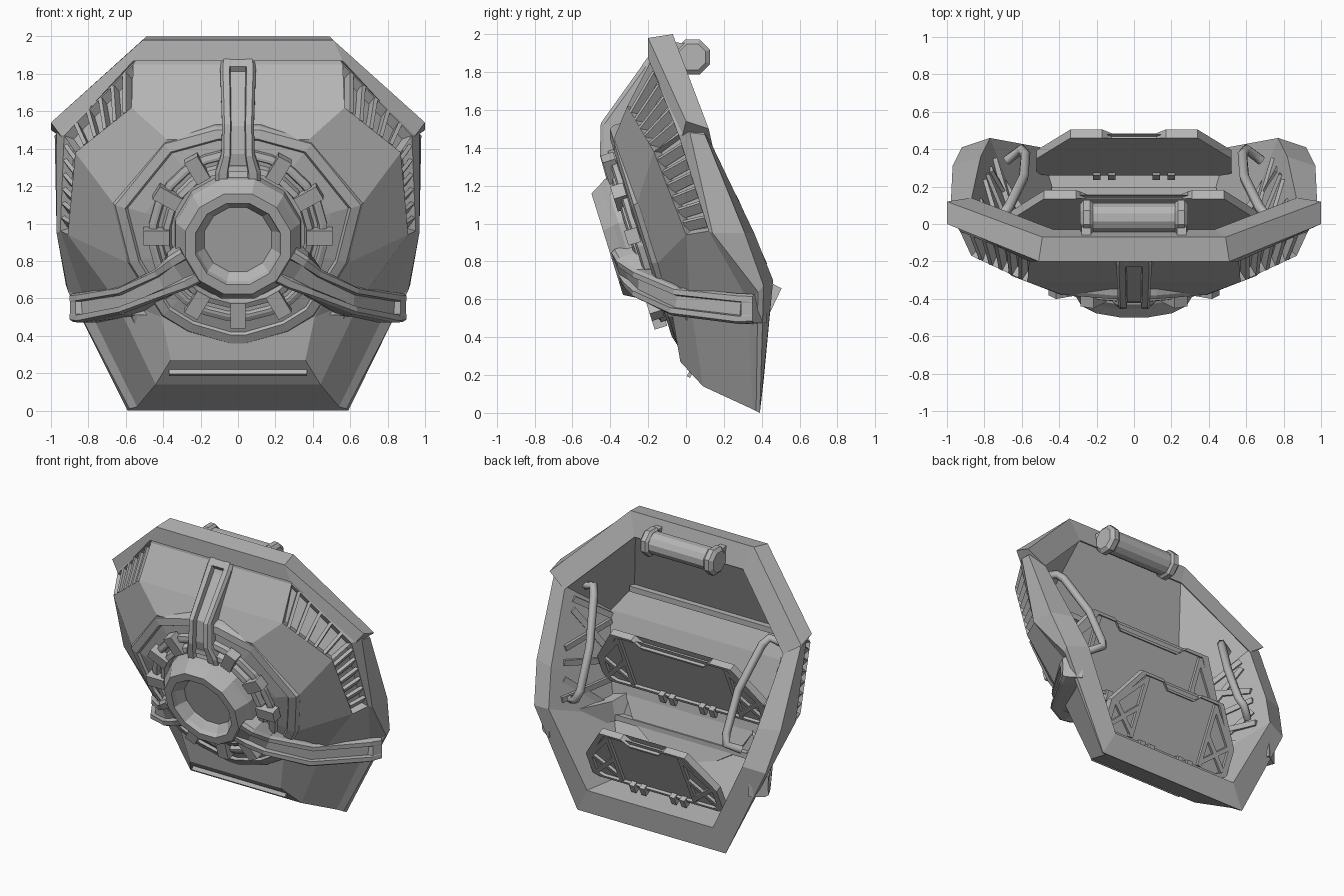
import bpy, bmesh, math
from mathutils import Vector as V, Matrix

cube = bpy.data.objects.get("Cube")
if cube:
    bpy.data.objects.remove(cube)

grey = bpy.data.materials.new("hull_grey")
grey.use_nodes = True
tone = (0.46, 0.46, 0.46, 1)
grey.diffuse_color = tone
grey.node_tree.nodes["Principled BSDF"].inputs["Base Color"].default_value = tone


def finish(name, bm, matrix=None):
    mesh = bpy.data.meshes.new(name)
    bmesh.ops.recalc_face_normals(bm, faces=bm.faces)
    bm.to_mesh(mesh)
    bm.free()
    mesh.materials.append(grey)
    ob = bpy.data.objects.new(name, mesh)
    bpy.context.collection.objects.link(ob)
    if matrix:
        ob.matrix_world = matrix
    return ob


def mirrored(half):
    """Close a half outline with its mirror image across x = 0."""
    return [V(p) for p in half] + [V((-p[0], p[1], p[2])) for p in reversed(half)]


def loft(name, rings, matrix=None, insets=(), ngon_caps=False):
    """Skin closed rings of equal length, cap both ends, recess chosen faces."""
    bm = bmesh.new()
    rows = [[bm.verts.new(p) for p in ring] for ring in rings]
    n = len(rows[0])
    faces = {}
    for r in range(len(rows) - 1):
        for j in range(n):
            k = (j + 1) % n
            faces[r, j] = bm.faces.new((rows[r][j], rows[r][k], rows[r + 1][k], rows[r + 1][j]))
    for row in (rows[0], rows[-1]):
        if ngon_caps:
            bm.faces.new(row)
        else:
            for i in range(n // 2 - 1):
                bm.faces.new((row[i], row[i + 1], row[n - 2 - i], row[n - 1 - i]))
    bmesh.ops.recalc_face_normals(bm, faces=bm.faces)
    for r, j, border, depth in insets:
        bmesh.ops.inset_individual(bm, faces=[faces[r, j]], thickness=border, depth=depth)
    return finish(name, bm, matrix)


def bar(name, p, q, width, height, up=(0, -1, 0)):
    """Box running from p to q, its height along up."""
    p, q, up = V(p), V(q), V(up)
    d = (q - p).normalized()
    side = d.cross(up).normalized() * width / 2
    lift = side.cross(d).normalized() * height / 2
    corners = (side + lift, side - lift, -side - lift, lift - side)
    return loft(name, [[e + c for c in corners] for e in (p, q)], ngon_caps=True)


def lathe(name, profile, sides, matrix):
    turn = [2 * math.pi * (i + 0.5) / sides for i in range(sides)]
    rings = [[(r * math.sin(a), r * math.cos(a), h) for a in turn] for r, h in profile]
    return loft(name, rings, matrix, ngon_caps=True)


# Shell: half rings from the inner wall, round the open rim, to the front
inner_wall = [(.57, -.23, 1.38), (.7, -.15, 1.2), (.65, -.06, .87), (.58, -.02, .53), (.43, .17, .19)]
rim_inner = [(.43, -.04, 1.85), (.87, .13, 1.43), (.82, .36, .95), (.77, .46, .7), (.5, .41, .17)]
rim_back = [(.49, -.08, 1.98), (.98, .1, 1.47), (.97, .31, .95), (.92, .41, .67), (.59, .39, 0)]
rim_front = [(.5, -.18, 1.96), (.97, .02, 1.48), (.97, .14, .95), (.91, .38, .64), (.58, .37, .01)]
vent_top = [(.56, -.19, 1.85), (.93, -.04, 1.47), (.95, .12, .96), (.82, .33, .59), (.54, .35, .02)]
ridge = [(.57, -.31, 1.62), (.87, -.17, 1.38), (.91, 0, .94), (.66, .02, .6), (.44, .09, .14)]
front = [(.38, -.38, 1.45), (.66, -.26, 1.1), (.59, -.15, .79), (.41, -.07, .5), (.36, -.03, .27)]
vents = [(4, j, .026, -.05) for j in (0, 1, 7, 8)]
loft("shell", [mirrored(h) for h in (inner_wall, rim_inner, rim_back, rim_front,
                                     vent_top, ridge, front)], insets=vents)
bar("lower_lip", (-.37, .03, .22), (.37, .03, .22), .07, .02, (0, -.86, .5))

# Crest bar along the top of the rim
shoulder = [(1, .12, 1.5), (1, 0, 1.54), (.94, -.02, 1.46), (.87, .14, 1.41)]
corner = [(.49, -.07, 2), (.51, -.2, 1.98), (.56, -.2, 1.87), (.43, -.03, 1.84)]
flip = lambda pts: [(-x, y, z) for x, y, z in pts]
loft("crest_bar", [shoulder, corner, flip(corner), flip(shoulder)], ngon_caps=True)

# Louvre slats and inner ribs on both flanks
for s in (1, -1):
    m = lambda p: V((s * p[0], p[1], p[2]))
    for seg, count in ((0, 5), (1, 6)):
        for i in range(count):
            t = (i + .8) / (count + .6)
            p = m(V(vent_top[seg]).lerp(V(vent_top[seg + 1]), t))
            q = m(V(ridge[seg]).lerp(V(ridge[seg + 1]), t))
            out = m((.75, -.55, .2))
            bar("vent_slat", p - out * .03, q - out * .03, .022, .06, out + V((0, 0, .9)))
    for seg, a, b in ((1, .1, .1), (1, .15, .8), (1, .85, .2), (1, .95, .95), (2, .1, .9), (2, .9, .3)):
        p = V(rim_inner[seg]).lerp(V(rim_inner[seg + 1]), a)
        q = V(inner_wall[seg]).lerp(V(inner_wall[seg + 1]), b)
        bar("inner_rib", m(p.lerp(q, .2)), m(q), .04, .03, m((-1, .4, 0)))

# Ledges across the inner wall
for x, y, z in ((.58, -.21, 1.37), (.57, -.01, .53), (.44, .17, .21)):
    bar("inner_ledge", (-x, y, z), (x, y, z), .04, .05)

# Front disc, hub and rings in a tilted frame
tilt = Matrix.Translation((0, -.225, .95)) @ Matrix.Rotation(math.radians(107.3), 4, 'X')
disc = [(.12, .59), (.4, .51), (.67, .16), (.59, -.17), (.41, -.47), (.27, -.56), (.04, -.63)]
steps = ((1, -.1), (1, -.02), (.98, .005), (.9, .02), (.88, .005), (.74, .025), (.5, .04))
loft("disc", [mirrored([(x * k, y * k, h) for x, y in disc]) for k, h in steps], tilt)
lathe("disc_ring", [(.48, .0), (.48, .05), (.455, .06), (.44, .06), (.43, .035),
                    (.41, .035), (.4, .07), (.37, .08), (.35, .0)], 24, tilt)
lathe("hub", [(.35, .0), (.345, .11), (.325, .14), (.29, .2), (.235, .2),
              (.225, .17), (.19, .13), (.185, .12)], 12, tilt)

# Clamps round the hub, leaving room for the three struts
for i in range(12):
    if i % 4:
        a = math.radians(30 * i)
        d = V((math.sin(a), math.cos(a), 0))
        p, q = (tilt @ (d * r + V((0, 0, .06))) for r in (.365, .505))
        bar("clamp", p, q, .08, .07, tilt.to_3x3() @ V((0, 0, 1)))


def strut(name, stations):
    """Grooved channel; each station is point, outward normal, half width, groove depth."""
    rings = []
    pts = [V(st[0]) for st in stations]
    for i, (p, nrm, w, g) in enumerate(stations):
        along = pts[min(i + 1, len(pts) - 1)] - pts[max(i - 1, 0)]
        n = V(nrm).normalized()
        side = along.cross(n).normalized()
        half = [(.42 * w, -g), (.48 * w, 0), (.85 * w, 0), (w, -.02), (w, -.13)]
        full = half + [(-u, v) for u, v in reversed(half)]
        rings.append([pts[i] + side * u + n * v for u, v in full])
    return loft(name, rings, ngon_caps=True)


up_n, mid_n, low_n = (0, -.8, .6), (0, -.93, .25), (0, -.95, -.3)
strut("top_strut", [((0, -.2, 1.88), up_n, .09, .002), ((0, -.23, 1.84), up_n, .095, .002),
                    ((0, -.235, 1.83), up_n, .095, .035),
                    ((0, -.45, 1.53), mid_n, .085, .035), ((0, -.455, 1.36), low_n, .09, .035),
                    ((0, -.43, 1.27), low_n, .12, .035), ((0, -.41, 1.2), low_n, .12, .002)])
for s in (1, -1):
    path = [((.25, -.37, .77), (0, -.95, -.3), .11, .002), ((.32, -.345, .73), (0, -.95, -.3), .105, .03),
            ((.42, -.28, .68), (.3, -.9, -.1), .08, .03), ((.64, -.075, .59), (.65, -.76, .1), .075, .03),
            ((.86, .27, .55), (.82, -.57, 0), .08, .03), ((.87, .29, .55), (.82, -.57, 0), .08, .002),
            ((.9, .35, .55), (.82, -.57, 0), .075, .002)]
    strut("side_strut", [((s * p[0], p[1], p[2]), (s * n[0], n[1], n[2]), w, g) for p, n, w, g in path])

# Two tilted consoles inside, with braced ends and hinge clips
for name, extra, low, high in (("upper_console", .14, V((0, -.07, .78)), V((0, .135, 1.23))),
                               ("lower_console", 0, V((0, .26, .26)), V((0, .46, .68)))):
    rise = high - low
    back = V((0, rise.z, -rise.y)).normalized()
    at = lambda x, v, t: V((x, 0, 0)) + low + rise * v + back * t
    outline = [(.12, .9), (.17, 1), (.34, 1), (.52, .45), (.52, .05), (.47, 0), (.2, 0)]
    outline = [(x + extra, v) for x, v in outline]
    layers = ((1, 0), (1, .05), (.92, .05), (.92, .03))
    loft(name, [mirrored([at(x * k, .5 + (v - .5) * k, t) for x, v in outline]) for k, t in layers])
    for s in (1, -1):
        a, b = s * (.29 + extra), s * (.48 + extra)
        for p, q in (((a, .05), (a, .95)), ((a, .1), (b, .45)), ((a, .5), (b, .1)), ((a, .92), (b, .45))):
            bar("console_brace", at(*p, .035), at(*q, .035), .03, .03, back)
        for x in (.12, .2):
            bar("console_clip", at(s * x, -.08, .03), at(s * x, .06, .03), .04, .08, back)

# Bent grab rails on the inner flanks
for s in (1, -1):
    pts = [(.78, .02, 1.42), (.7, .05, 1.45), (.67, .09, 1.41), (.59, .25, 1.12),
           (.58, .37, .85), (.6, .4, .79), (.68, .34, .75)]
    curve = bpy.data.curves.new("grab_rail", 'CURVE')
    curve.dimensions = '3D'
    curve.bevel_depth, curve.bevel_resolution, curve.use_fill_caps = .028, 1, True
    spline = curve.splines.new('POLY')
    spline.points.add(len(pts) - 1)
    for sp, (x, y, z) in zip(spline.points, pts):
        sp.co = (s * x, y, z, 1)
    curve.materials.append(grey)
    rail = bpy.data.objects.new("grab_rail", curve)
    bpy.context.collection.objects.link(rail)
    bpy.ops.object.select_all(action='DESELECT')
    rail.select_set(True)
    bpy.context.view_layer.objects.active = rail
    bpy.ops.object.convert(target='MESH')

# Roll with end collars behind the top of the rim
across = Matrix.Translation((0, .035, 1.88)) @ Matrix.Rotation(math.pi / 2, 4, 'Y')
lathe("top_roll", [(.08, -.27), (.08, .27)], 12, across)
for s in (1, -1):
    lathe("roll_collar", [(.085, s * .22), (.1, s * .235), (.1, s * .27), (.075, s * .29)], 8, across)
    bar("roll_bracket", (s * .255, -.12, 1.9), (s * .255, .03, 1.89), .05, .12, (0, 0, 1))
